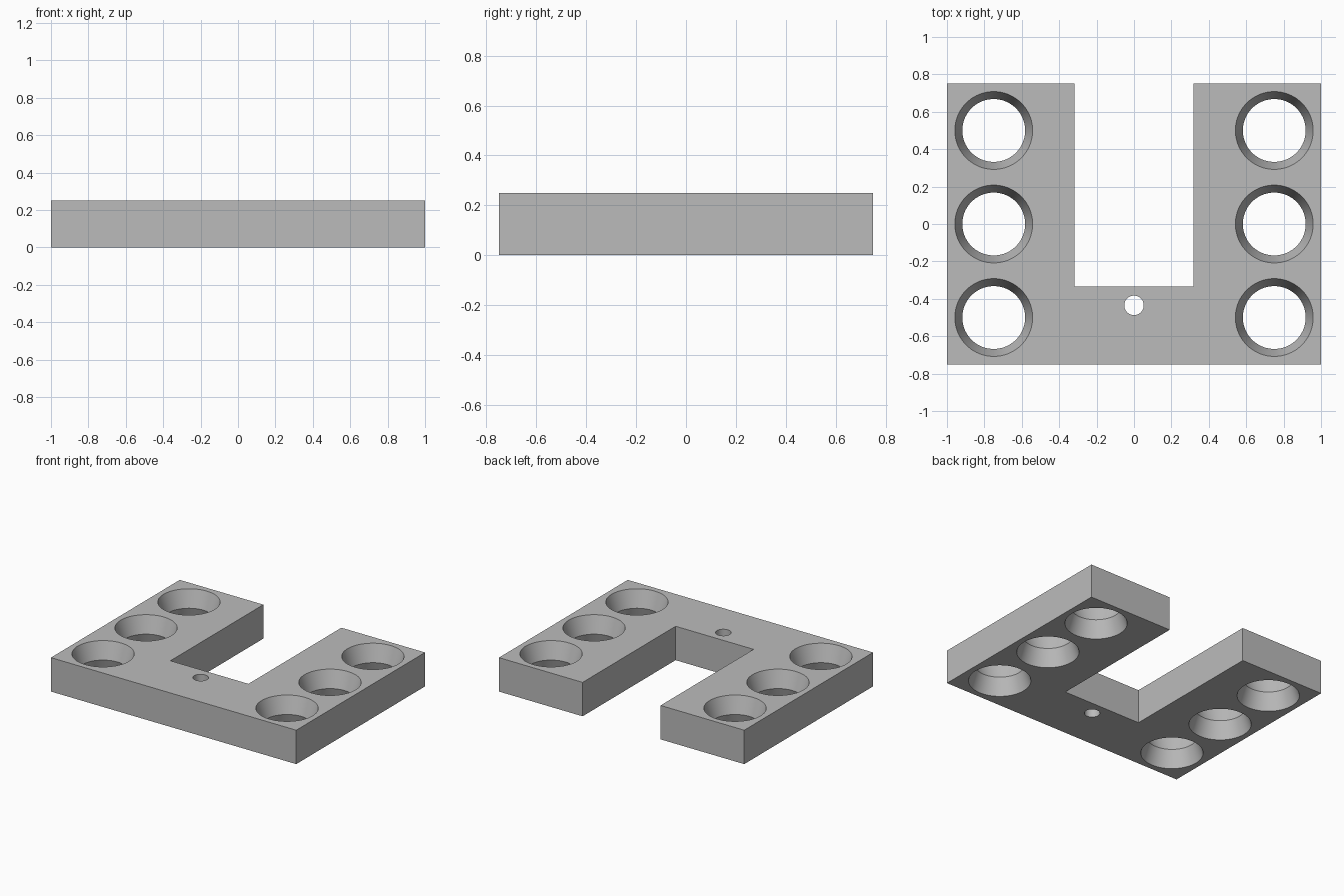
import bpy, bmesh, math

cube = bpy.data.objects.get("Cube")
if cube:
    bpy.data.objects.remove(cube, do_unlink=True)

HEIGHT = 0.25
MID = HEIGHT / 2
WAIST_R, RIM_R = 0.168, 0.208

grey = bpy.data.materials.new("plain grey")
grey.use_nodes = True
colour = (0.5, 0.5, 0.5, 1)
grey.diffuse_color = colour
grey.node_tree.nodes["Principled BSDF"].inputs["Base Color"].default_value = colour


def make_object(name, bm):
    bmesh.ops.recalc_face_normals(bm, faces=bm.faces)
    mesh = bpy.data.meshes.new(name)
    bm.to_mesh(mesh)
    bm.free()
    obj = bpy.data.objects.new(name, mesh)
    bpy.context.collection.objects.link(obj)
    mesh.materials.append(grey)
    return obj


def add_lathe(bm, x, y, profile, sides):
    """Closed solid of revolution from (radius, height) pairs."""
    rings = []
    for r, z in profile:
        angles = [math.tau * i / sides for i in range(sides)]
        rings.append([bm.verts.new((x + r * math.cos(a), y + r * math.sin(a), z))
                      for a in angles])
    for low, high in zip(rings, rings[1:]):
        for i in range(sides):
            j = (i + 1) % sides
            bm.faces.new((low[i], low[j], high[j], high[i]))
    bm.faces.new(rings[0][::-1])
    bm.faces.new(rings[-1])


# U-shaped plate, extruded from its outline
half = [(1, -0.75), (1, 0.75), (0.318, 0.75), (0.318, -0.333)]
outline = half + [(-x, y) for x, y in reversed(half)]
bm = bmesh.new()
base = bm.faces.new([bm.verts.new((x, y, 0)) for x, y in outline])
top = bmesh.ops.extrude_face_region(bm, geom=[base])
bmesh.ops.translate(bm, vec=(0, 0, HEIGHT),
                    verts=[v for v in top["geom"] if isinstance(v, bmesh.types.BMVert)])
plate = make_object("plate", bm)

# Hole cutters: six double-cone holes and one small straight hole
margin = 0.05
wide = WAIST_R + (RIM_R - WAIST_R) * (MID + margin) / MID
bm = bmesh.new()
for x in (-0.75, 0.75):
    for y in (-0.5, 0, 0.5):
        add_lathe(bm, x, y, [(wide, -margin), (WAIST_R, MID), (wide, HEIGHT + margin)], 96)
add_lathe(bm, 0, -0.435, [(0.052, -margin), (0.052, HEIGHT + margin)], 64)
cutter = make_object("hole_cutter", bm)

# Cut the holes and keep the result as plain geometry
mod = plate.modifiers.new("holes", "BOOLEAN")
mod.operation = "DIFFERENCE"
mod.solver = "EXACT"
mod.object = cutter
bpy.ops.object.select_all(action="DESELECT")
plate.select_set(True)
bpy.context.view_layer.objects.active = plate
bpy.ops.object.modifier_apply(modifier=mod.name)
bpy.data.objects.remove(cutter, do_unlink=True)

# Smooth hole walls, crisp rims and waists
bpy.ops.object.shade_smooth_by_angle(angle=math.radians(20))
